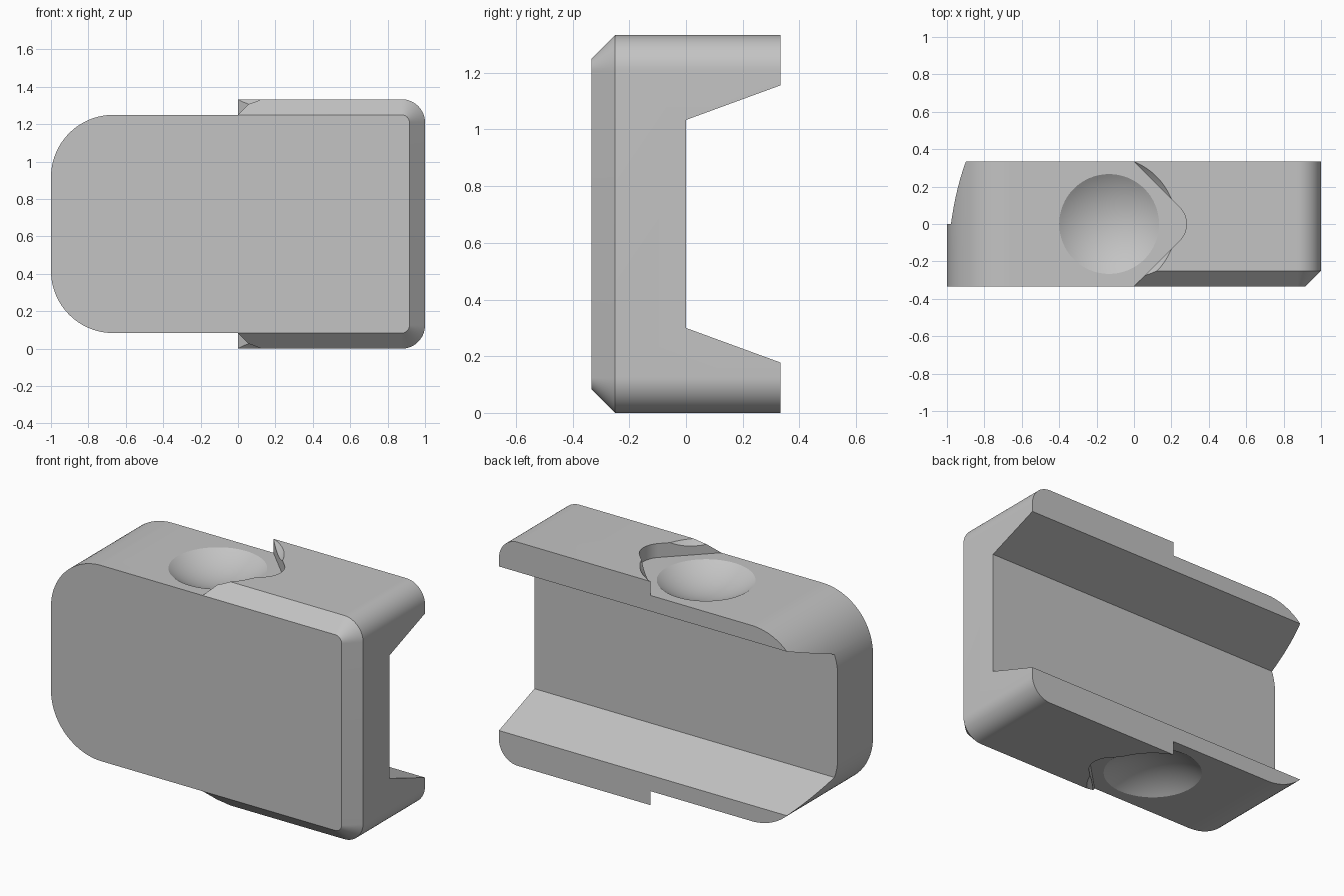
import bpy, bmesh, math

cube = bpy.data.objects.get("Cube")
if cube:
    bpy.data.objects.remove(cube, do_unlink=True)

HEIGHT, HALF_DEPTH, STEP = 4 / 3, 1 / 3, 1 / 12
MID = HEIGHT / 2

grey = bpy.data.materials.new("plain_grey")
grey.use_nodes = True
grey.diffuse_color = (0.55, 0.55, 0.55, 1)
grey.node_tree.nodes["Principled BSDF"].inputs["Base Color"].default_value = grey.diffuse_color


def arc(cx, cy, r, start, end, n=16):
    angles = [math.radians(start + (end - start) * i / n) for i in range(n + 1)]
    return [(cx + r * math.cos(a), cy + r * math.sin(a)) for a in angles]


def loft(name, rings):
    """Closed solid skinned through rings with equal point counts."""
    bm = bmesh.new()
    loops = [[bm.verts.new(p) for p in ring] for ring in rings]
    for a, b in zip(loops, loops[1:]):
        for i in range(len(a)):
            j = (i + 1) % len(a)
            bm.faces.new((a[i], a[j], b[j], b[i]))
    bm.faces.new(loops[0])
    bm.faces.new(loops[-1])
    bmesh.ops.remove_doubles(bm, verts=bm.verts, dist=1e-5)
    bmesh.ops.recalc_face_normals(bm, faces=bm.faces)
    mesh = bpy.data.meshes.new(name)
    bm.to_mesh(mesh)
    bm.free()
    mesh.materials.append(grey)
    obj = bpy.data.objects.new(name, mesh)
    bpy.context.collection.objects.link(obj)
    return obj


def outline(inset):
    """Front outline: large radius on one end, small radius on the other."""
    r = 1 / 3
    top = HEIGHT - STEP
    upper = arc(-1 + r, top - r, r, 180, 90, 24)
    upper.append((-1 + r, HEIGHT - inset))
    upper += arc(0.875, HEIGHT - 0.125, 0.125 - inset, 90, 0)
    return upper + [(x, HEIGHT - z) for x, z in reversed(upper)]


def ring_at(y, inset):
    return [(x, y, z) for x, z in outline(inset)]


# Body with a chamfered front
body = loft("clamp_body", [ring_at(-HALF_DEPTH, STEP),
                           ring_at(-HALF_DEPTH + STEP, 0),
                           ring_at(HALF_DEPTH, 0)])

cutters = []

# Recesses with a rounded V end, top and bottom
r = 0.128
plan = [(-0.8, -0.5), (-0.5 + HALF_DEPTH, -0.5)]
plan += arc(HALF_DEPTH - r * math.sqrt(2), 0, r, -45, 45)
plan += [(-0.5 + HALF_DEPTH, 0.5), (-0.8, 0.5)]
for name, z0, z1 in (("top_recess", HEIGHT - STEP, HEIGHT + 0.3),
                     ("bottom_recess", -0.3, STEP)):
    cutters.append(loft(name, [[(x, y, z) for x, y in plan] for z in (z0, z1)]))

# Flared slot along the back
flare = [(0, 0.367), (0.5, 0.367 + 0.5 * 0.366)]
slot = flare + [(y, -h) for y, h in reversed(flare)]
cutters.append(loft("back_slot", [[(x, y, MID + h) for y, h in slot] for x in (-1.3, 1.3)]))

# Shallow spherical dimples, top and bottom
rim, depth = 0.267, STEP
radius = (rim ** 2 + depth ** 2) / (2 * depth)
for side in (1, -1):
    z = MID + side * (MID - STEP + radius - depth)
    bpy.ops.mesh.primitive_uv_sphere_add(segments=64, ring_count=72, radius=radius,
                                         location=(-0.133, 0, z))
    dimple = bpy.context.object
    dimple.name = "dimple_cutter"
    dimple.data.materials.append(grey)
    cutters.append(dimple)

# Carve the body and tidy away the cutters
bpy.ops.object.select_all(action='DESELECT')
bpy.context.view_layer.objects.active = body
body.select_set(True)
for cutter in cutters:
    cutter.hide_render = True
    mod = body.modifiers.new("cut", 'BOOLEAN')
    mod.operation = 'DIFFERENCE'
    mod.solver = 'EXACT'
    mod.object = cutter
    bpy.ops.object.modifier_apply(modifier=mod.name)
for cutter in cutters:
    bpy.data.objects.remove(cutter, do_unlink=True)

bpy.ops.object.shade_smooth_by_angle(angle=math.radians(25))
